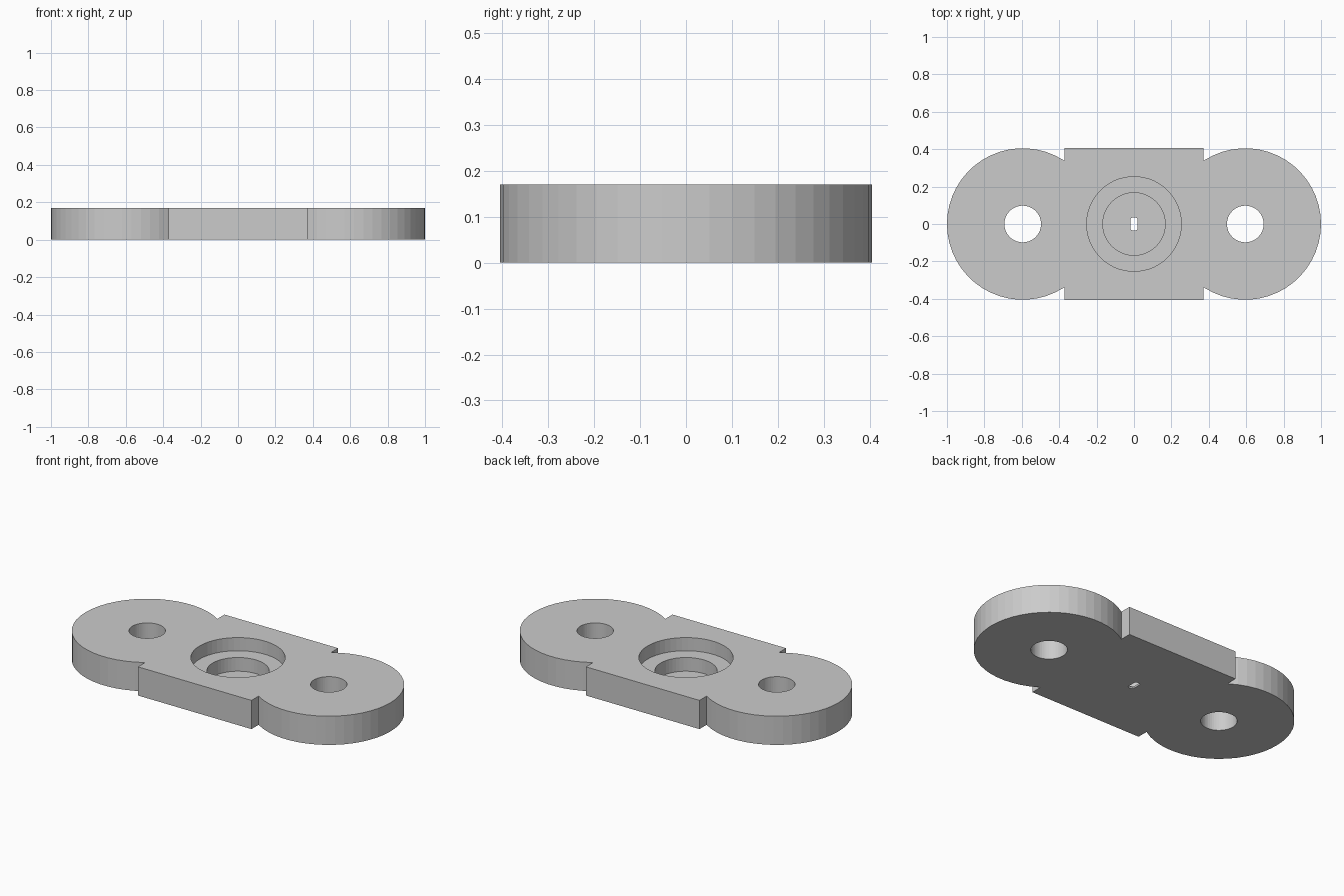
import bpy, bmesh, math

cube = bpy.data.objects.get("Cube")
if cube:
    bpy.data.objects.remove(cube, do_unlink=True)

HEIGHT = 0.17
LOBE_X, LOBE_R = 0.595, 0.405
BLOCK_X, BLOCK_Y = 0.372, 0.405
SIDES = 50

grey = bpy.data.materials.new("light_grey")
grey.use_nodes = True
colour = (0.6, 0.6, 0.6, 1)
grey.diffuse_color = colour
grey.node_tree.nodes["Principled BSDF"].inputs["Base Color"].default_value = colour


def circle(x, radius):
    steps = [2 * math.pi * i / SIDES for i in range(SIDES)]
    return [(x + radius * math.cos(a), radius * math.sin(a)) for a in steps]


def prism(name, outline, bottom, top):
    """Extrude a flat outline from bottom to top."""
    bm = bmesh.new()
    face = bm.faces.new([bm.verts.new((x, y, bottom)) for x, y in outline])
    grown = bmesh.ops.extrude_face_region(bm, geom=[face])["geom"]
    verts = [v for v in grown if isinstance(v, bmesh.types.BMVert)]
    bmesh.ops.translate(bm, verts=verts, vec=(0, 0, top - bottom))
    bmesh.ops.recalc_face_normals(bm, faces=bm.faces)
    mesh = bpy.data.meshes.new(name)
    bm.to_mesh(mesh)
    bm.free()
    mesh.materials.append(grey)
    obj = bpy.data.objects.new(name, mesh)
    bpy.context.collection.objects.link(obj)
    return obj


def cut(target, name, outline, bottom):
    """Cut an outline out of the target, from bottom up through the top."""
    cutter = prism(name, outline, bottom, HEIGHT + 0.1)
    cutter.hide_render = True
    mod = target.modifiers.new(name, 'BOOLEAN')
    mod.operation = 'DIFFERENCE'
    mod.solver = 'EXACT'
    mod.object = cutter
    bpy.context.view_layer.objects.active = target
    bpy.ops.object.modifier_apply(modifier=name)
    bpy.data.objects.remove(cutter, do_unlink=True)


# Plate outline: round lobe, notch and block corner, turned half round for the other end
notch_y = math.sqrt(LOBE_R ** 2 - (LOBE_X - BLOCK_X) ** 2)
arc = sorted((p for p in circle(LOBE_X, LOBE_R) if p[0] > BLOCK_X + 0.005),
             key=lambda p: math.atan2(p[1], p[0] - LOBE_X))
half = [(BLOCK_X, -BLOCK_Y), (BLOCK_X, -notch_y), *arc,
        (BLOCK_X, notch_y), (BLOCK_X, BLOCK_Y)]
plate = prism("mounting_plate", half + [(-x, -y) for x, y in half], 0, HEIGHT)

# Screw holes
for side, x in (("left", LOBE_X), ("right", -LOBE_X)):
    cut(plate, side + "_screw_hole", circle(x, 0.098), -0.1)

# Stepped recess with a thin floor
cut(plate, "upper_recess", circle(0, 0.253), 0.092)
cut(plate, "lower_recess", circle(0, 0.167), 0.011)

# Shaft slot with flat sides
slot = [(max(-0.018, min(0.018, x)), y) for x, y in circle(0, 0.035)
        if abs(x) < 0.021]
cut(plate, "shaft_slot", slot, -0.1)
